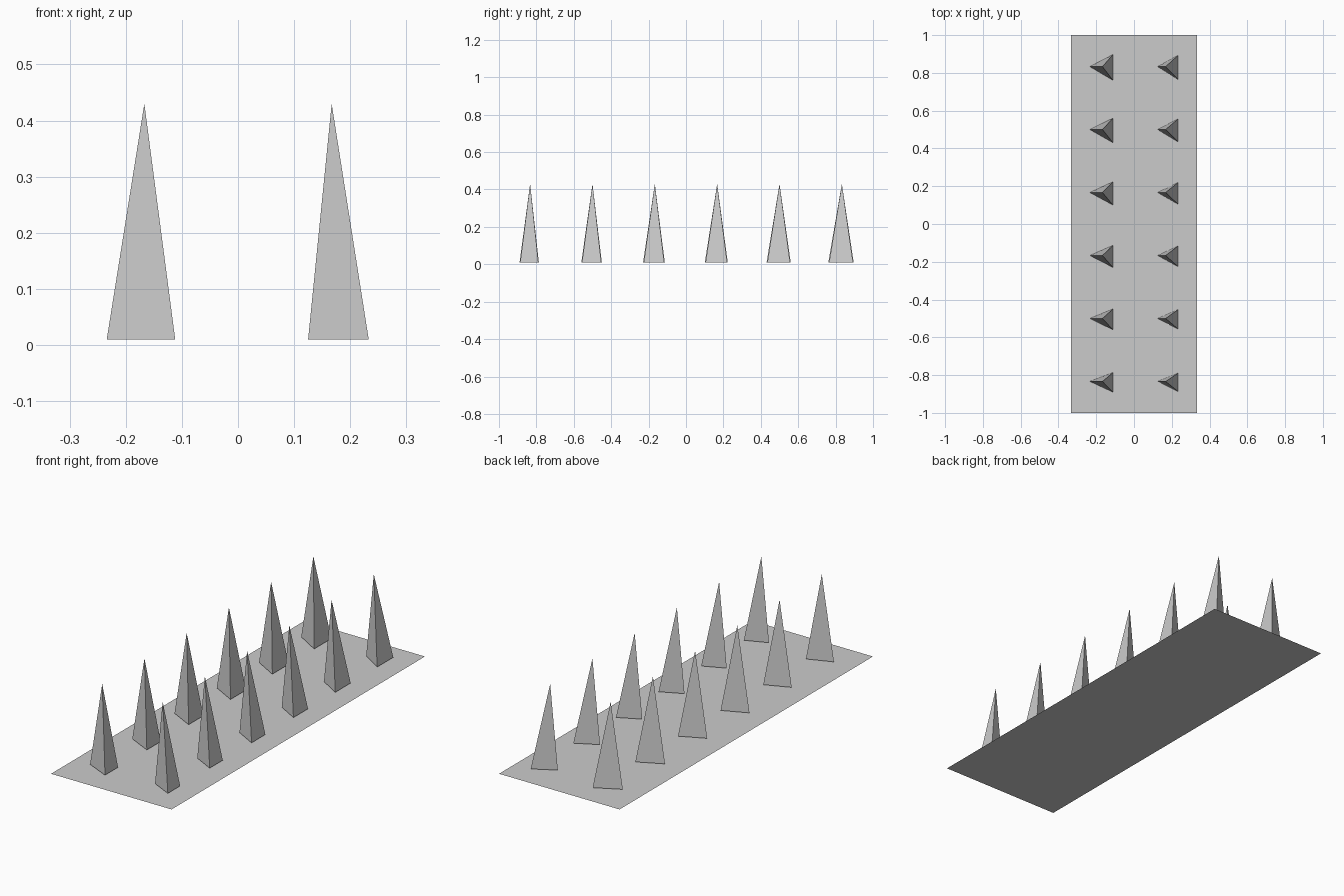
import bpy

if "Cube" in bpy.data.objects:
    bpy.data.objects.remove(bpy.data.objects["Cube"])


def mesh_object(name, verts, faces):
    mesh = bpy.data.meshes.new(name)
    mesh.from_pydata(verts, [], faces)
    mesh.update()
    obj = bpy.data.objects.new(name, mesh)
    bpy.context.collection.objects.link(obj)
    return obj


def spike(name, x, y, left, right, scale):
    # three-sided spike, slightly wider towards the back rows
    near = (0.0645 + 0.0095 * y) * scale
    far = (0.055 + 0.010 * y) * scale
    verts = [(-left, 0, 0), (right, -near, 0), (right, far, 0), (0, 0, 0.42)]
    faces = [(0, 1, 3), (1, 2, 3), (2, 0, 3), (2, 1, 0)]
    obj = mesh_object(name, verts, faces)
    obj.location = (x, y, 0.01)


# Thin ground sheet
mesh_object("base_plate",
            [(-0.333, -1, 0), (0.333, -1, 0), (0.333, 1, 0), (-0.333, 1, 0)],
            [(0, 1, 2, 3)])

# Two columns of six spikes
for row in range(6):
    y = (row - 2.5) / 3
    spike(f"spike_left_{row + 1}", -0.167, y, 0.067, 0.055, 1.0)
    spike(f"spike_right_{row + 1}", 0.167, y, 0.042, 0.066, 0.94)
